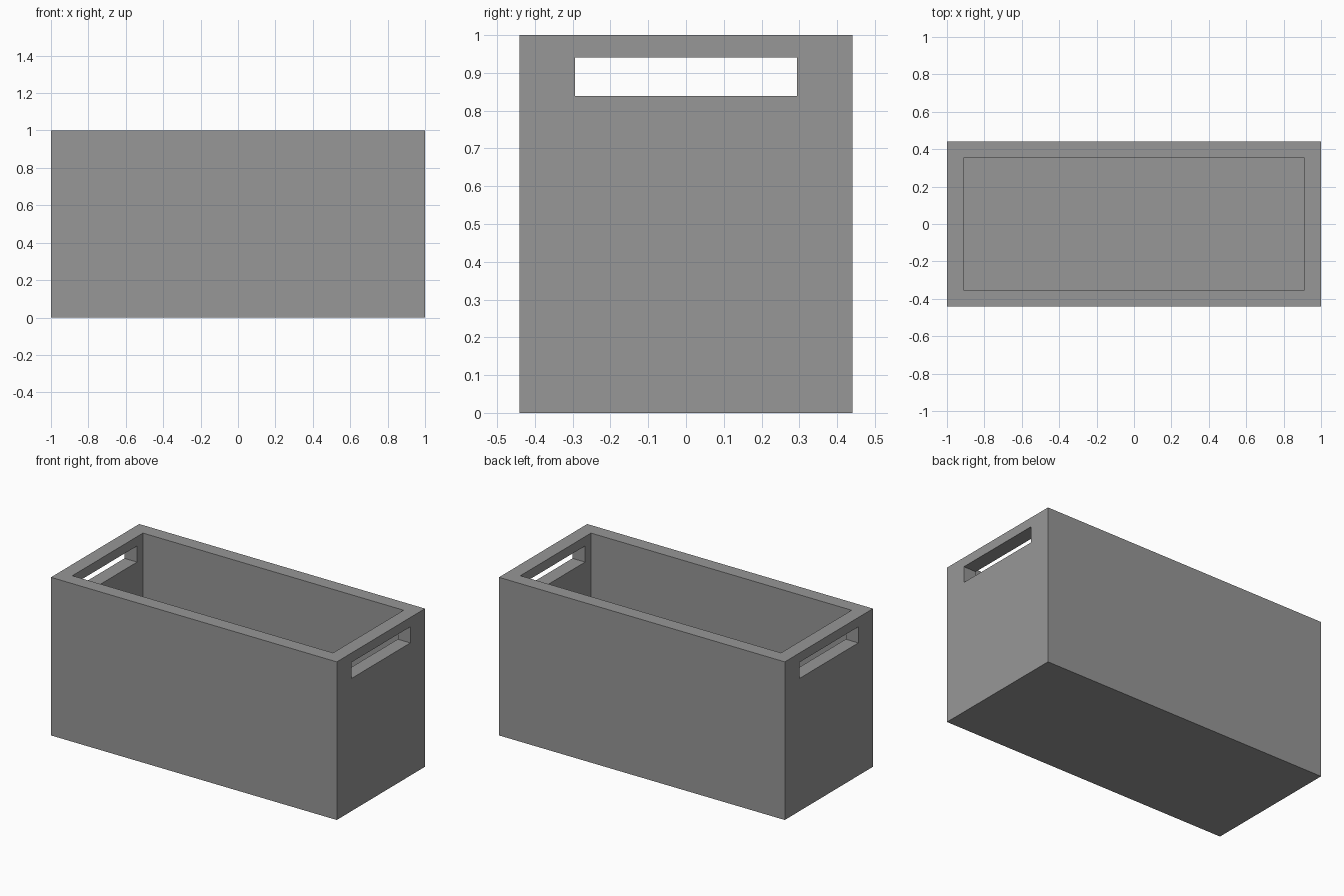
import bpy
from mathutils import Vector

if "Cube" in bpy.data.objects:
    bpy.data.objects.remove(bpy.data.objects["Cube"], do_unlink=True)

LENGTH, WIDTH, HEIGHT, WALL = 2.0, 0.882, 1.0, 0.088
SLOT_WIDTH, SLOT_BOTTOM, SLOT_TOP = 0.588, 0.839, 0.941

grey = bpy.data.materials.new("mid_grey")
grey.use_nodes = True
colour = (0.31, 0.31, 0.31, 1)
grey.diffuse_color = colour
grey.node_tree.nodes["Principled BSDF"].inputs["Base Color"].default_value = colour


def block(name, size, bottom):
    """Box centred on x and y, with its underside at the given height."""
    bpy.ops.mesh.primitive_cube_add(size=1, location=(0, 0, bottom + size[2] / 2))
    obj = bpy.context.object
    obj.name = name
    obj.scale = Vector(size)
    bpy.ops.object.transform_apply(location=True, rotation=False, scale=True)
    obj.data.materials.append(grey)
    return obj


# Solid outer body
storage_box = block("storage_box", (LENGTH, WIDTH, HEIGHT), 0)

# Open cavity, and one slot running through both end walls
cavity = block("cavity_cutter", (LENGTH - 2 * WALL, WIDTH - 2 * WALL, HEIGHT), WALL)
slots = block("handle_slot_cutter",
              (LENGTH + 0.2, SLOT_WIDTH, SLOT_TOP - SLOT_BOTTOM), SLOT_BOTTOM)

for cutter in (cavity, slots):
    cutter.hide_render = True
    cut = storage_box.modifiers.new(cutter.name, "BOOLEAN")
    cut.operation = "DIFFERENCE"
    cut.solver = "EXACT"
    cut.object = cutter
    bpy.context.view_layer.objects.active = storage_box
    bpy.ops.object.modifier_apply(modifier=cut.name)
    bpy.data.objects.remove(cutter, do_unlink=True)
